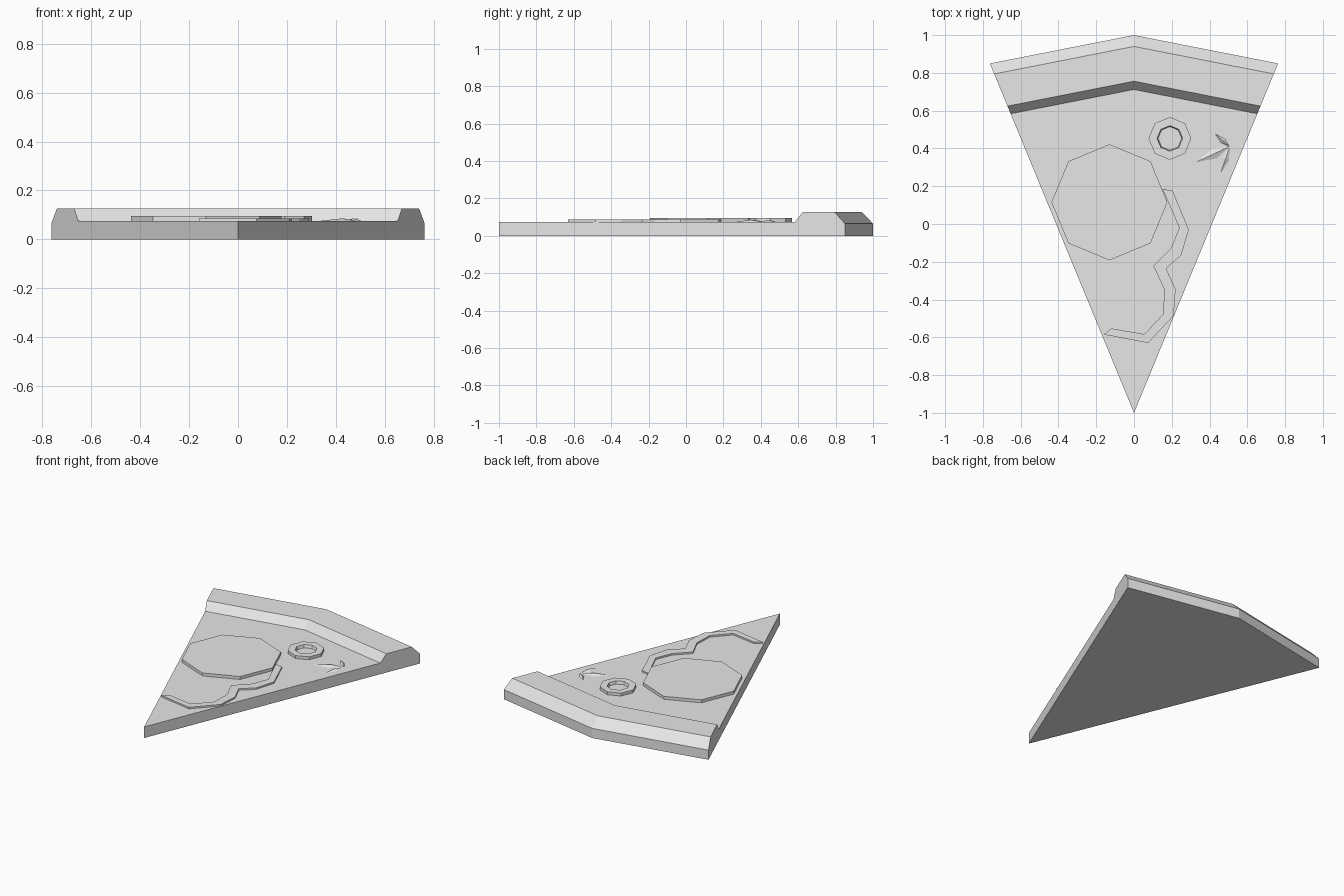
import bpy
from math import cos, sin, pi
from mathutils import Vector

default = bpy.data.objects.get("Cube")
if default:
    bpy.data.objects.remove(default, do_unlink=True)

grey = bpy.data.materials.new("light grey")
grey.use_nodes = True
grey.diffuse_color = (0.8, 0.8, 0.8, 1)
grey.node_tree.nodes["Principled BSDF"].inputs["Base Color"].default_value = (0.8, 0.8, 0.8, 1)

TOP = 0.075  # height of the cheese surface


def add_part(name, verts, faces):
    mesh = bpy.data.meshes.new(name)
    mesh.from_pydata(verts, [], faces)
    mesh.materials.append(grey)
    obj = bpy.data.objects.new(name, mesh)
    bpy.context.collection.objects.link(obj)
    return obj


def octagon(cx, cy, r, z):
    return [(cx + r * cos(i * pi / 4), cy + r * sin(i * pi / 4), z) for i in range(8)]


def prism(name, outline, low, high):
    n = len(outline)
    verts = [(x, y, z) for z in (low, high) for x, y in outline]
    sides = [(i, (i + 1) % n, (i + 1) % n + n, i + n) for i in range(n)]
    return add_part(name, verts, sides + [range(n, 2 * n), range(n - 1, -1, -1)])


# Slice and crust: one radial profile swept from the tip over three spokes
profile = [(0, 0), (1, 0), (1, 0.065), (0.97, 0.127),
           (0.878, 0.127), (0.856, TOP), (0, TOP)]
spokes = [(0.763, 1.85), (0, 2), (-0.763, 1.85)]
verts, faces = [], []
n = len(profile)
for sx, sy in spokes:
    verts += [(sx * r, sy * r - 1, z) for r, z in profile]
for s in range(2):
    a, b = s * n, s * n + n
    faces += [(a, b + 1, a + 1), (a + 5, b + 5, a + 6)]
    faces += [(a + i, b + i - 0, b + i + 1, a + i + 1) for i in range(1, 5)]
faces += [range(n), range(3 * n - 1, 2 * n - 1, -1)]
slice_obj = add_part("slice_with_crust", verts, faces)

# Weld the shared tip and make the normals consistent
import bmesh
bm = bmesh.new()
bm.from_mesh(slice_obj.data)
bmesh.ops.remove_doubles(bm, verts=bm.verts, dist=0.0001)
bmesh.ops.recalc_face_normals(bm, faces=bm.faces)
bm.to_mesh(slice_obj.data)
bm.free()

# Round topping
prism("sausage_round", [p[:2] for p in octagon(-0.13, 0.115, 0.307, 0)], TOP - 0.005, 0.095)

# Olive ring with an open centre
rings = [(0.113, TOP - 0.002), (0.113, 0.09), (0.106, 0.095),
         (0.07, 0.095), (0.063, 0.09), (0.063, TOP - 0.002)]
rings = [(0.113, TOP - 0.002), (0.113, 0.095), (0.068, 0.095), (0.062, TOP - 0.002)]
verts = [p for r, z in rings for p in octagon(0.19, 0.453, r, z)]
faces = [(k * 8 + i, k * 8 + (i + 1) % 8, (k + 1) % 4 * 8 + (i + 1) % 8, (k + 1) % 4 * 8 + i)
         for k in range(4) for i in range(8)]
add_part("olive_ring", verts, faces)

# Winding onion strip
outer = [(0.205, 0.175), (0.29, -0.03), (0.25, -0.165), (0.17, -0.235),
         (0.22, -0.345), (0.21, -0.485), (0.075, -0.63), (-0.16, -0.585)]
inner = [(0.15, 0.187), (0.24, -0.02), (0.195, -0.13), (0.103, -0.222),
         (0.16, -0.345), (0.155, -0.476), (0.055, -0.583), (-0.12, -0.553)]
prism("onion_strip", (outer + inner[::-1])[::-1], TOP - 0.003, 0.086)


# Herb sprig: three ridged leaves meeting at a stem
def leaf(name, base, tip, width):
    base, tip = Vector((*base, TOP)), Vector((*tip, TOP))
    mid = base.lerp(tip, 0.45)
    side = Vector((base.y - tip.y, tip.x - base.x, 0)).normalized() * width
    ridge = mid + Vector((0, 0, 0.011))
    add_part(name, [base, mid - side, tip, mid + side, ridge],
             [(0, 1, 4), (1, 2, 4), (2, 3, 4), (3, 0, 4), (3, 2, 1, 0)])


leaf("herb_leaf_large", (0.505, 0.41), (0.33, 0.328), 0.028)
leaf("herb_leaf_back", (0.505, 0.41), (0.43, 0.477), 0.014)
leaf("herb_leaf_front", (0.505, 0.405), (0.46, 0.272), 0.02)
